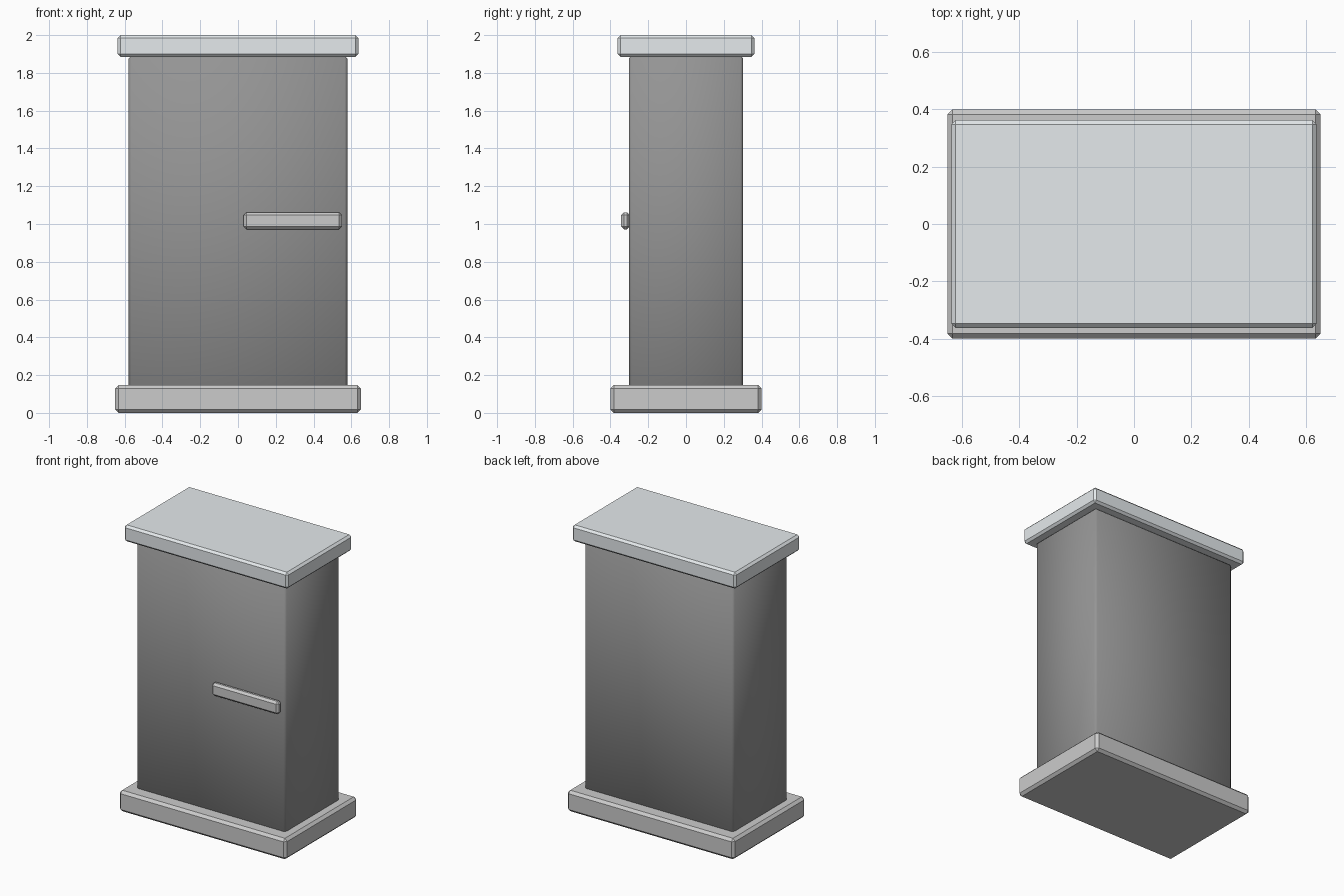
import bpy

if "Cube" in bpy.data.objects:
    bpy.data.objects.remove(bpy.data.objects["Cube"])


def bevelled_box(name, x, y, z, color, smooth=False, bevel=0.015):
    """Coloured box spanning the (min, max) ranges, with single-step chamfers."""
    bpy.ops.mesh.primitive_cube_add(size=1)
    ob = bpy.context.object
    ob.name = name
    for v in ob.data.vertices:
        v.co = [(r[0] + r[1]) / 2 + c * (r[1] - r[0]) for r, c in zip((x, y, z), v.co)]
    if smooth:
        bpy.ops.object.shade_smooth()
    mod = ob.modifiers.new("chamfer", 'BEVEL')
    mod.width = bevel
    mod.segments = 1
    mat = bpy.data.materials.new(name + "_paint")
    mat.diffuse_color = (*color, 1)
    mat.use_nodes = True
    mat.node_tree.nodes["Principled BSDF"].inputs["Base Color"].default_value = mat.diffuse_color
    ob.data.materials.append(mat)
    return ob


# Plinth at the bottom
bevelled_box("base", (-0.65, 0.65), (-0.40, 0.40), (0.0, 0.147), (0.55, 0.55, 0.54), bevel=0.018)
# Main cabinet body, sunk slightly into the base
bevelled_box("body", (-0.58, 0.58), (-0.303, 0.303), (0.13, 1.89), (0.3, 0.3, 0.3), smooth=True)
# Overhanging top slab
bevelled_box("top", (-0.637, 0.637), (-0.362, 0.362), (1.885, 2.0), (0.78, 0.82, 0.84))
# Horizontal handle bar on the front
bevelled_box("handle", (0.03, 0.55), (-0.343, -0.298), (0.972, 1.062), (0.55, 0.55, 0.55))
